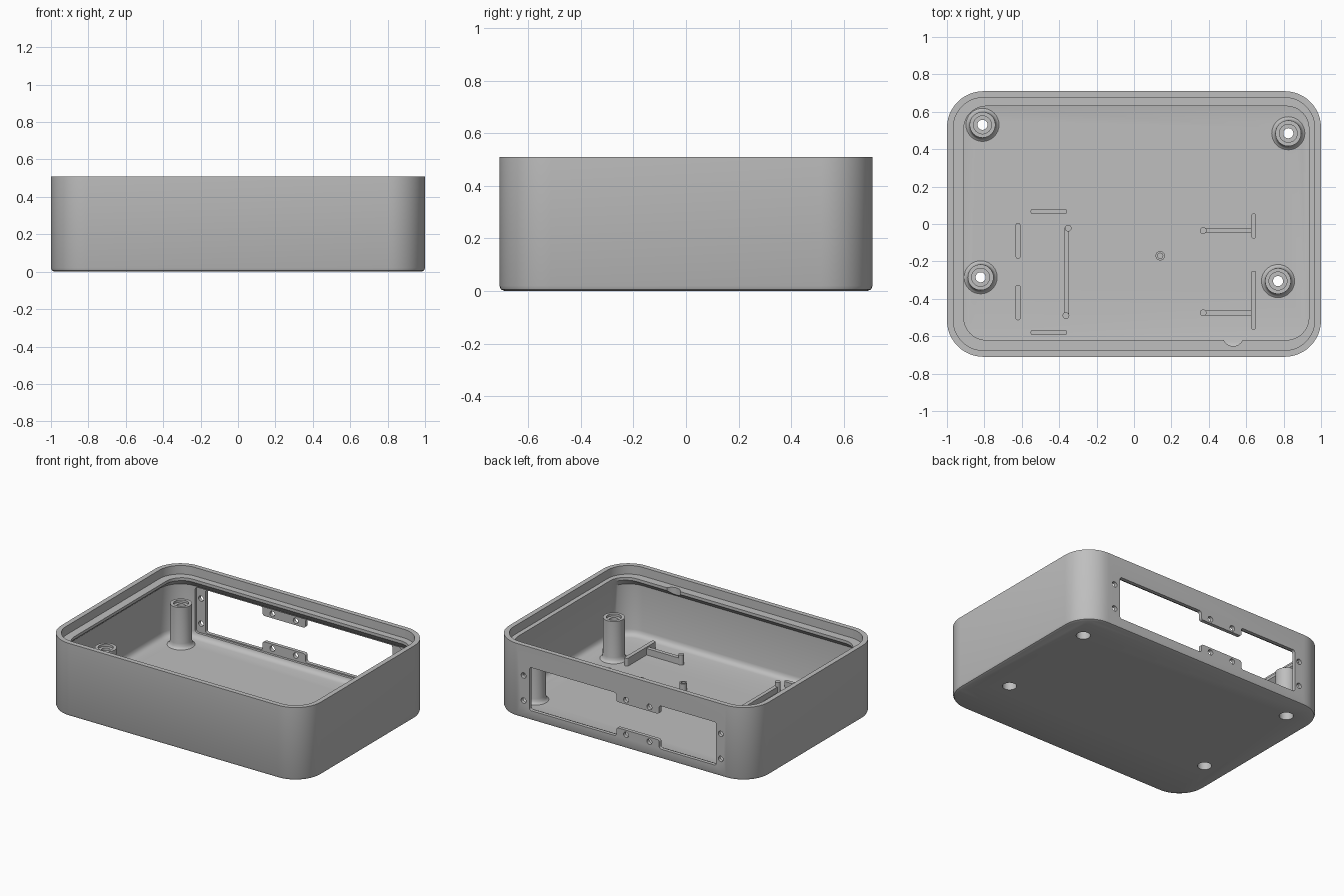
import bpy, bmesh
from math import cos, sin, pi, radians

cube = bpy.data.objects.get("Cube")
if cube:
    bpy.data.objects.remove(cube)

grey = bpy.data.materials.new("plain grey")
grey.use_nodes = True
grey.diffuse_color = (0.52, 0.52, 0.52, 1)
grey.node_tree.nodes["Principled BSDF"].inputs["Base Color"].default_value = (0.52, 0.52, 0.52, 1)

HX, HY, HZ = 1.0, 0.71, 0.51
FLOOR = 0.03


def finish(name, bm):
    bmesh.ops.recalc_face_normals(bm, faces=bm.faces)
    mesh = bpy.data.meshes.new(name)
    bm.to_mesh(mesh)
    bm.free()
    mesh.materials.append(grey)
    obj = bpy.data.objects.new(name, mesh)
    bpy.context.collection.objects.link(obj)
    return obj


def activate(obj):
    bpy.ops.object.select_all(action='DESELECT')
    obj.select_set(True)
    bpy.context.view_layer.objects.active = obj


def smooth(obj):
    activate(obj)
    bpy.ops.object.shade_smooth_by_angle(angle=radians(35))


def rounded_rect(x0, x1, y0, y1, r, steps=12):
    """Outline points, counter-clockwise, same count for every size."""
    corners = [(x1 - r, y1 - r), (x0 + r, y1 - r), (x0 + r, y0 + r), (x1 - r, y0 + r)]
    return [(cx + r * cos((q + s / steps) * pi / 2), cy + r * sin((q + s / steps) * pi / 2))
            for q, (cx, cy) in enumerate(corners) for s in range(steps + 1)]


def inset(d):
    return rounded_rect(-HX + d, HX - d, -HY + d, HY - d, 0.195 - d)


def bridge(bm, a, b):
    n = len(a)
    for i in range(n):
        bm.faces.new((a[i], a[(i + 1) % n], b[(i + 1) % n], b[i]))


def stack(name, layers):
    """Loft a list of (outline, z) and cap both ends."""
    bm = bmesh.new()
    rings = [[bm.verts.new((x, y, z)) for x, y in pts] for pts, z in layers]
    for a, b in zip(rings, rings[1:]):
        bridge(bm, a, b)
    bm.faces.new(rings[0])
    bm.faces.new(rings[-1])
    return finish(name, bm)


def lathe(name, profile, x, y, n=32):
    """Revolve a closed (radius, z) profile around a vertical axis."""
    bm = bmesh.new()
    rings = [[bm.verts.new((x + r * cos(2 * pi * i / n), y + r * sin(2 * pi * i / n), z))
              for i in range(n)] for r, z in profile]
    for a, b in zip(rings, rings[1:] + rings[:1]):
        bridge(bm, a, b)
    obj = finish(name, bm)
    smooth(obj)
    return obj


def circle(x, y, r, n=24):
    return [(x + r * cos(2 * pi * i / n), y + r * sin(2 * pi * i / n)) for i in range(n)]


def prism_y(name, pts, y0, y1):
    """Extrude an (x, z) outline along y."""
    bm = bmesh.new()
    a, b = ([bm.verts.new((x, y, z)) for x, z in pts] for y in (y0, y1))
    bridge(bm, a, b)
    bm.faces.new(a)
    bm.faces.new(b)
    return finish(name, bm)


def cut(target, cutter):
    mod = target.modifiers.new("cut", 'BOOLEAN')
    mod.operation = 'DIFFERENCE'
    mod.solver = 'EXACT'
    mod.object = cutter
    activate(target)
    bpy.ops.object.modifier_apply(modifier=mod.name)
    bpy.data.objects.remove(cutter)


# Open case shell: outer wall, lip, inner ledge with chamfered underside, floor
ledge = rounded_rect(-0.91, 0.935, -0.62, 0.63, 0.12)
shell = stack("case_shell", [
    (inset(0.02), 0), (inset(0.006), 0.006), (inset(0), 0.02), (inset(0), HZ),
    (inset(0.034), HZ), (inset(0.034), 0.45), (ledge, 0.45), (ledge, 0.43),
    (inset(0.04), 0.385), (inset(0.04), 0.07), (inset(0.045), 0.05),
    (inset(0.058), 0.036), (inset(0.08), FLOOR)])

# Back window with a pair of screw tabs, set in a thin recess
cut(shell, prism_y("recess_cutter", rounded_rect(-0.8, 0.79, 0.062, 0.378, 0.02, 4), 0.64, 0.685))
L, R, LOW, TOP, TL, TR, TAB = -0.73, 0.71, 0.07, 0.37, -0.29, 0.04, 0.06
outline = [(L, LOW), (TL, LOW), (TL, LOW + TAB), (TR, LOW + TAB), (TR, LOW), (R, LOW),
           (R, TOP), (TR, TOP), (TR, TOP - TAB), (TL, TOP - TAB), (TL, TOP), (L, TOP)]
window = prism_y("window_cutter", outline, 0.6, 0.8)
bm = bmesh.new()
bm.from_mesh(window.data)
edges = [e for e in bm.edges if abs(e.verts[0].co.y - e.verts[1].co.y) > 0.1]
bmesh.ops.bevel(bm, geom=edges, offset=0.015, segments=4, profile=0.5, affect='EDGES')
bm.to_mesh(window.data)
bm.free()
cut(shell, window)

# Screw holes around the window
holes = [(x, z) for x in (-0.765, 0.755) for z in (0.125, 0.3)]
holes += [(x, z) for x in (-0.215, -0.035) for z in (0.098, 0.34)]
for x, z in holes:
    cut(shell, prism_y("screw_hole_cutter", circle(x, z, 0.019), 0.6, 0.8))

# Round notch in the front ledge
notch = circle(0.53, -0.597, 0.056)
cut(shell, stack("notch_cutter", [(notch, 0.36), (notch, 0.47)]))

# Screw posts: filleted base, recessed top, bore widened from below
post_profile = [(0.045, FLOOR - 0.001), (0.09, FLOOR - 0.001), (0.08, 0.036), (0.073, 0.047),
                (0.07, 0.065), (0.069, 0.316), (0.048, 0.316), (0.048, 0.3),
                (0.027, 0.3), (0.027, 0.2), (0.045, 0.2)]
posts = {"back_right": (-0.81, 0.53), "back_left": (0.825, 0.485),
         "front_right": (-0.82, -0.285), "front_left": (0.77, -0.305)}
for name, (x, y) in posts.items():
    ring = circle(x, y, 0.045, 32)
    cut(shell, stack("post_hole_cutter", [(ring, -0.1), (ring, 0.1)]))
    lathe("screw_post_" + name, post_profile, x, y)
smooth(shell)


# Low locating ribs with rounded ends
def rib(name, x0, x1, y0, y1, top):
    pts = rounded_rect(x0, x1, y0, y1, 0.0125, 5)
    smooth(stack(name, [(pts, FLOOR - 0.005), (pts, top)]))


W = 0.0135
for i, (y, a, b) in enumerate([(-0.035, -0.078, 0.056), (-0.475, -0.565, -0.25)]):
    rib(f"left_cross_rib_{i}", 0.64 - W, 0.64 + W, a, b, 0.085)
    rib(f"left_arm_rib_{i}", 0.36, 0.645, y - W, y + W, 0.075)
rib("middle_rib", -0.36 - W, -0.36 + W, -0.5, -0.015, 0.07)
for i, y in enumerate((-0.09, -0.42)):
    rib(f"right_rib_{i}", -0.62 - W, -0.62 + W, y - 0.095, y + 0.095, 0.075)
for i, y in enumerate((0.067, -0.58)):
    rib(f"end_rib_{i}", -0.553, -0.357, y - W, y + W, 0.07)

# Small locating pins
for i, (x, y) in enumerate([(0.37, -0.035), (0.37, -0.475), (-0.352, -0.022), (-0.364, -0.49)]):
    pts = circle(x, y, 0.018)
    smooth(stack(f"locating_pin_{i}", [(pts, FLOOR - 0.005), (pts, 0.1)]))
lathe("centre_pin", [(0.014, FLOOR - 0.005), (0.025, FLOOR - 0.005), (0.025, 0.08), (0.014, 0.08)],
      0.14, -0.17, 24)
